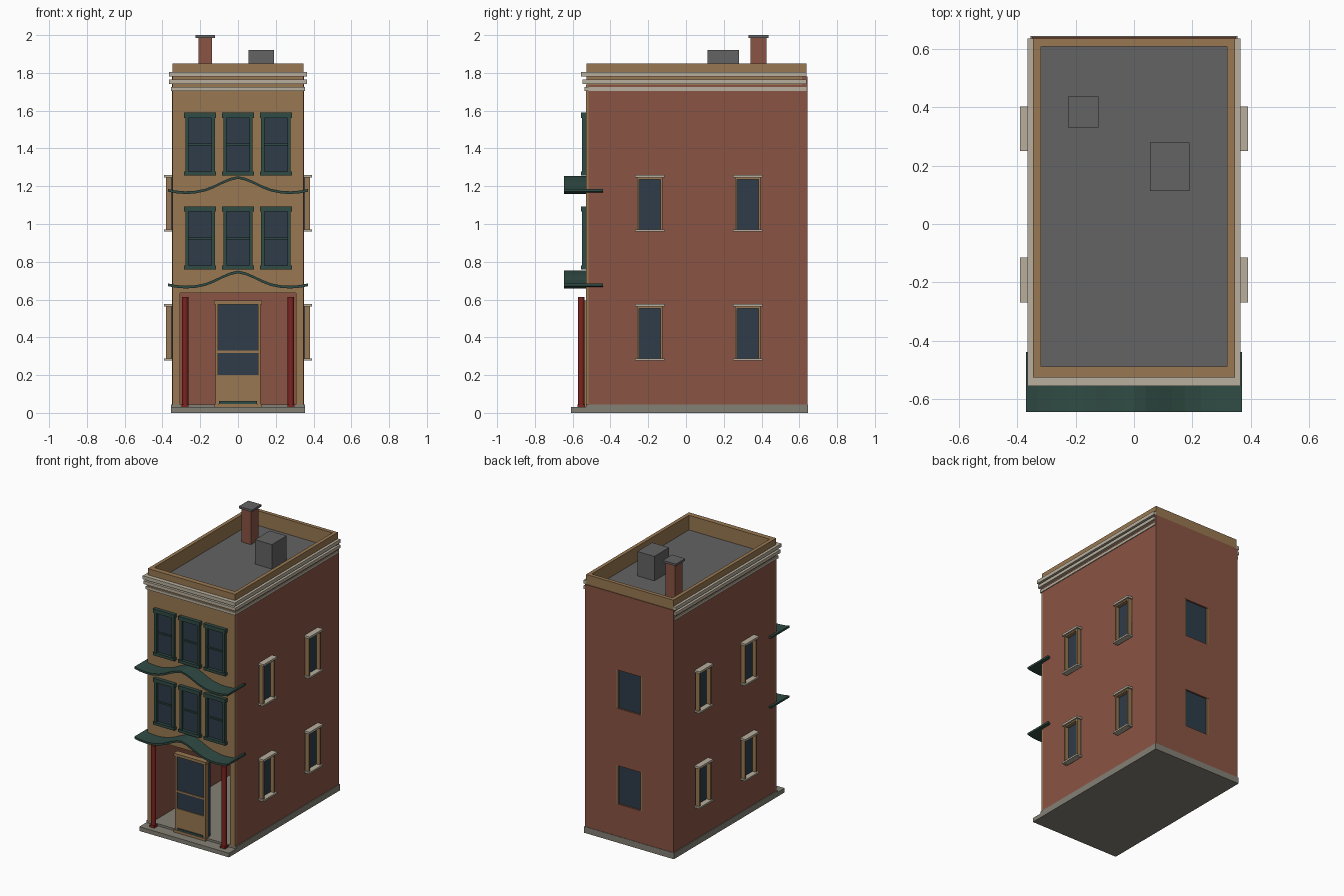
import bpy, bmesh, math

if "Cube" in bpy.data.objects:
    bpy.data.objects.remove(bpy.data.objects["Cube"])


def lin(c):
    c /= 255
    return c / 12.92 if c <= 0.04045 else ((c + 0.055) / 1.055) ** 2.4


def colour(name, r, g, b):
    m = bpy.data.materials.new(name)
    m.diffuse_color = (lin(r), lin(g), lin(b), 1)
    m.use_nodes = True
    m.node_tree.nodes["Principled BSDF"].inputs["Base Color"].default_value = m.diffuse_color
    return m


BRICK = colour("brick", 138, 84, 68)
TAN = colour("tan", 152, 120, 82)
CREAM = colour("cream", 184, 175, 157)
STONE = colour("stone", 132, 128, 117)
ROOF = colour("roof_grey", 99, 99, 99)
GREEN = colour("dark_green", 48, 75, 68)
GLASS = colour("dark_glass", 46, 60, 73)
RED = colour("red", 124, 36, 32)


def finish(name, bm, mat):
    bmesh.ops.recalc_face_normals(bm, faces=bm.faces[:])
    me = bpy.data.meshes.new(name)
    bm.to_mesh(me)
    bm.free()
    me.materials.append(mat)
    ob = bpy.data.objects.new(name, me)
    bpy.context.collection.objects.link(ob)
    return ob


def boxes(name, mat, *dims):
    """One object from boxes given as x0, x1, y0, y1, z0, z1."""
    bm = bmesh.new()
    for x0, x1, y0, y1, z0, z1 in dims:
        vs = bmesh.ops.create_cube(bm, size=1)["verts"]
        for v in vs:
            v.co.x = x1 if v.co.x > 0 else x0
            v.co.y = y1 if v.co.y > 0 else y0
            v.co.z = z1 if v.co.z > 0 else z0
    return finish(name, bm, mat)


def both(*d):
    """A box and its mirror across x = 0."""
    return [d, (-d[1], -d[0]) + d[2:]]


# Base slab, with a lower step at the front
boxes("base_slab", STONE, (-0.355, 0.355, -0.53, 0.645, 0, 0.045))
boxes("front_step", STONE, (-0.355, 0.355, -0.61, -0.53, 0, 0.03))

# Brick shell: side walls and solid upper storeys above the open ground floor
boxes("side_walls", BRICK, *both(0.31, 0.35, -0.515, 0.632, 0.045, 1.735))
boxes("upper_storeys", BRICK, (-0.31, 0.31, -0.51, 0.615, 0.64, 1.735))

# Back wall with two window holes
rows = ((0.275, 0.55), (0.96, 1.235))
strips = both(0.1, 0.35, 0.615, 0.642, 0.045, 1.78)
for z0, z1 in ((0.045, rows[0][0]), (rows[0][1], rows[1][0]), (rows[1][1], 1.78)):
    strips.append((-0.1, 0.1, 0.615, 0.642, z0, z1))
boxes("back_wall", BRICK, *strips)
for i, (z0, z1) in enumerate(rows):
    boxes(f"back_window_glass_{i}", GLASS, (-0.1, 0.1, 0.612, 0.63, z0, z1))
    boxes(f"back_window_jambs_{i}", TAN, *both(0.09, 0.1, 0.62, 0.641, z0, z1))

# Front facing with the shop opening
boxes("front_facing", TAN,
      (-0.347, 0.347, -0.53, -0.51, 0.635, 1.735),
      *both(0.307, 0.347, -0.53, -0.51, 0.045, 0.635))

# Parapet, flat roof and cornice bands
boxes("parapet", TAN,
      (-0.346, 0.346, -0.527, -0.49, 1.725, 1.85),
      (-0.346, 0.346, 0.61, 0.637, 1.725, 1.85),
      *both(0.32, 0.346, -0.49, 0.61, 1.725, 1.85))
boxes("roof_deck", ROOF, (-0.325, 0.325, -0.5, 0.615, 1.72, 1.745))
for i, (z0, z1, x, y) in enumerate(((1.705, 1.725, 0.356, -0.538),
                                    (1.742, 1.765, 0.365, -0.548),
                                    (1.78, 1.805, 0.365, -0.557))):
    boxes(f"cornice_band_{i}", CREAM,
          (-x, x, y, -0.515, z0, z1),
          *both(0.34, x, -0.515, 0.637, z0, z1))

# Chimney and roof unit
boxes("chimney", BRICK, (-0.21, -0.137, 0.342, 0.427, 1.74, 1.985))
boxes("chimney_cap", ROOF, (-0.226, -0.122, 0.332, 0.438, 1.985, 2.0))
boxes("roof_unit", ROOF, (0.055, 0.19, 0.113, 0.28, 1.74, 1.92))

# Front sash windows
for r, z in enumerate((0.76, 1.257)):
    for c, x in enumerate((-0.201, 0, 0.201)):
        n = f"front_window_{r}_{c}"
        boxes(n + "_glass", GLASS, (x - 0.07, x + 0.07, -0.534, -0.525, z + 0.01, z + 0.32))
        boxes(n + "_frame", GREEN,
              (x - 0.078, x - 0.06, -0.55, -0.528, z, z + 0.32),
              (x + 0.06, x + 0.078, -0.55, -0.528, z, z + 0.32),
              (x - 0.085, x + 0.085, -0.556, -0.528, z + 0.305, z + 0.332),
              (x - 0.085, x + 0.085, -0.556, -0.528, z, z + 0.02),
              (x - 0.06, x + 0.06, -0.542, -0.53, z + 0.158, z + 0.168))

# Side windows on both walls
for s in (-1, 1):
    def out(x0, x1, *rest):
        return (min(s * x0, s * x1), max(s * x0, s * x1)) + rest
    for r, z in enumerate((0.277, 0.96)):
        for c, y in enumerate((-0.192, 0.327)):
            n = f"side_window_{'left' if s < 0 else 'right'}_{r}_{c}"
            a, b = y - 0.068, y + 0.068
            boxes(n + "_glass", GLASS, out(0.345, 0.354, a, b, z, z + 0.295))
            boxes(n + "_jambs", TAN,
                  out(0.345, 0.382, a, a + 0.012, z, z + 0.295),
                  out(0.345, 0.382, b - 0.012, b, z, z + 0.295),
                  out(0.345, 0.38, a, b, z + 0.275, z + 0.288))
            boxes(n + "_sill_and_head", CREAM,
                  out(0.345, 0.392, y - 0.077, y + 0.077, z, z + 0.012),
                  out(0.345, 0.392, y - 0.077, y + 0.077, z + 0.285, z + 0.3))

# Doorway standing in the shop opening
boxes("door_frame", TAN,
      *both(0.105, 0.12, -0.542, -0.51, 0.03, 0.58),
      (-0.127, 0.127, -0.548, -0.505, 0.575, 0.595),
      (-0.127, 0.127, -0.548, -0.505, 0.03, 0.048),
      (-0.105, 0.105, -0.538, -0.515, 0.048, 0.2),
      (-0.105, 0.105, -0.538, -0.52, 0.318, 0.33))
boxes("door_glass", GLASS, (-0.105, 0.105, -0.532, -0.51, 0.2, 0.575))
boxes("door_back", GLASS, (-0.119, 0.119, -0.51, -0.48, 0.045, 0.575))
boxes("door_kick_plate", GREEN, (-0.1, 0.1, -0.546, -0.538, 0.046, 0.062))

# Round porch columns
for s in (-1, 1):
    bm = bmesh.new()
    bmesh.ops.create_cone(bm, cap_ends=True, segments=12, radius1=0.017,
                          radius2=0.017, depth=0.585)
    for v in bm.verts:
        v.co.x += s * 0.28
        v.co.y -= 0.555
        v.co.z += 0.322
    col = finish("column_left" if s < 0 else "column_right", bm, RED)
    for p in col.data.polygons:
        p.use_smooth = len(p.vertices) == 4
    boxes(col.name + "_foot", RED, (s * 0.28 - 0.019, s * 0.28 + 0.019, -0.574, -0.536, 0.03, 0.045))

# Bow-shaped awnings, thin sheets that wrap past the front corners
half = [(0, 0.07), (0.04, 0.061), (0.085, 0.042), (0.13, 0.02), (0.175, 0.003),
        (0.23, -0.008), (0.28, -0.01), (0.33, -0.006), (0.37, 0.002)]
path = [(-x, z) for x, z in half[:0:-1]] + half
for i, base in enumerate((0.677, 1.177)):
    bm = bmesh.new()
    loop = [(x, base + z + 0.006) for x, z in path] + [(x, base + z - 0.008) for x, z in path[::-1]]
    k, n = len(path), len(loop)
    front = [bm.verts.new((x, -0.645, z)) for x, z in loop]
    back = [bm.verts.new((x, -0.44, z)) for x, z in loop]
    for j in range(n):
        bm.faces.new((front[j], front[(j + 1) % n], back[(j + 1) % n], back[j]))
    for ring in (front, back):
        for j in range(k - 1):
            bm.faces.new((ring[j], ring[j + 1], ring[n - 2 - j], ring[n - 1 - j]))
    finish(f"awning_{i}", bm, GREEN)
